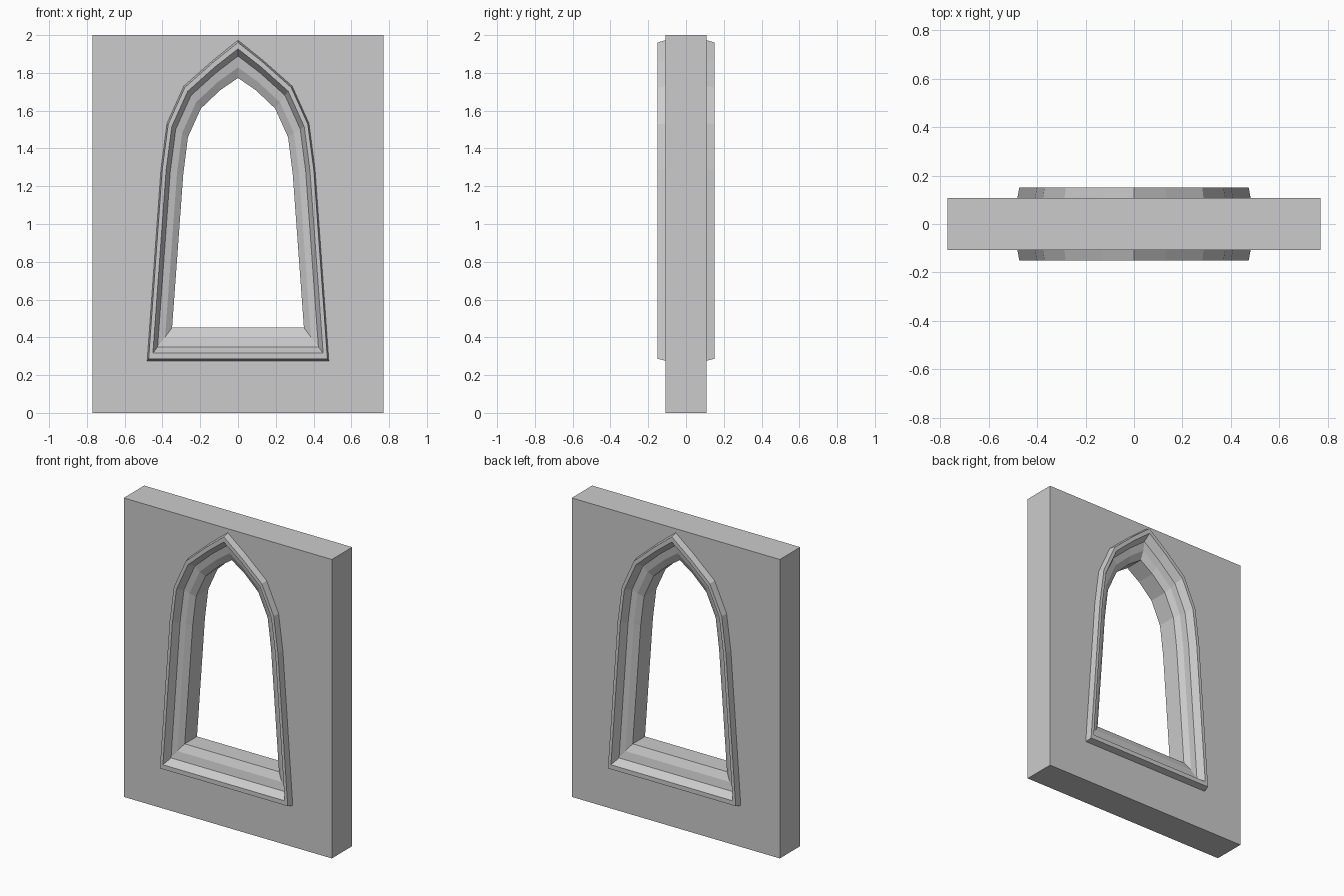
import bpy, bmesh

if "Cube" in bpy.data.objects:
    bpy.data.objects.remove(bpy.data.objects["Cube"])

W, D, H = 0.77, 0.108, 2.0  # wall half width, half depth, height

# Right half of the arch, sill corner up to apex: outer edge and opening edge
OUTER = [(0.481, 0.276), (0.408, 1.29), (0.376, 1.533), (0.287, 1.73), (0.132, 1.867), (0, 1.973)]
INNER = [(0.349, 0.451), (0.290, 1.26), (0.265, 1.46), (0.196, 1.612), (0.095, 1.708), (0, 1.773)]

# Moulding section: (fraction from outer edge to opening edge, height from centre plane)
HALF = [(0, D), (0.06, 0.15), (0.23, 0.15), (0.42, 0.10), (0.72, 0.09), (1, 0.065)]
SECTION = [(s, -y) for s, y in HALF] + HALF[::-1]


def arch(s):
    """Closed arch loop, blended between the outer and opening edges."""
    half = [(a + (c - a) * s, b + (d - b) * s) for (a, b), (c, d) in zip(OUTER, INNER)]
    return half + [(-x, z) for x, z in half[-2::-1]]


def finish(name, bm):
    bmesh.ops.remove_doubles(bm, verts=bm.verts, dist=1e-5)
    bmesh.ops.recalc_face_normals(bm, faces=bm.faces)
    mesh = bpy.data.meshes.new(name)
    bm.to_mesh(mesh)
    bm.free()
    obj = bpy.data.objects.new(name, mesh)
    bpy.context.collection.objects.link(obj)
    return obj


def add_loop(bm, points, y):
    return [bm.verts.new((x, y, z)) for x, z in points]


def bridge(bm, a, b):
    n = len(a)
    for i in range(n):
        j = (i + 1) % n
        bm.faces.new((a[i], a[j], b[j], b[i]))


# Wall slab with an arched hole
bm = bmesh.new()
rect = [(-W, 0), (W, 0), (W, H), (-W, H)]
borders, holes = [], []
for y in (-D, D):
    edges = []
    for points, store in ((rect, borders), (arch(0), holes)):
        loop = add_loop(bm, points, y)
        store.append(loop)
        edges += [bm.edges.new((loop[i - 1], loop[i])) for i in range(len(loop))]
    bmesh.ops.triangle_fill(bm, edges=edges, use_beauty=True, normal=(0, 1 if y > 0 else -1, 0))
bridge(bm, *borders)
finish("wall", bm)

# Moulded window surround, both faces and the reveal
bm = bmesh.new()
rings = [add_loop(bm, arch(s), y) for s, y in SECTION]
for a, b in zip(rings, rings[1:]):
    bridge(bm, a, b)
# Close against the wall core so the surround is a solid ring
bridge(bm, rings[-1], rings[0])
finish("window_surround", bm)
